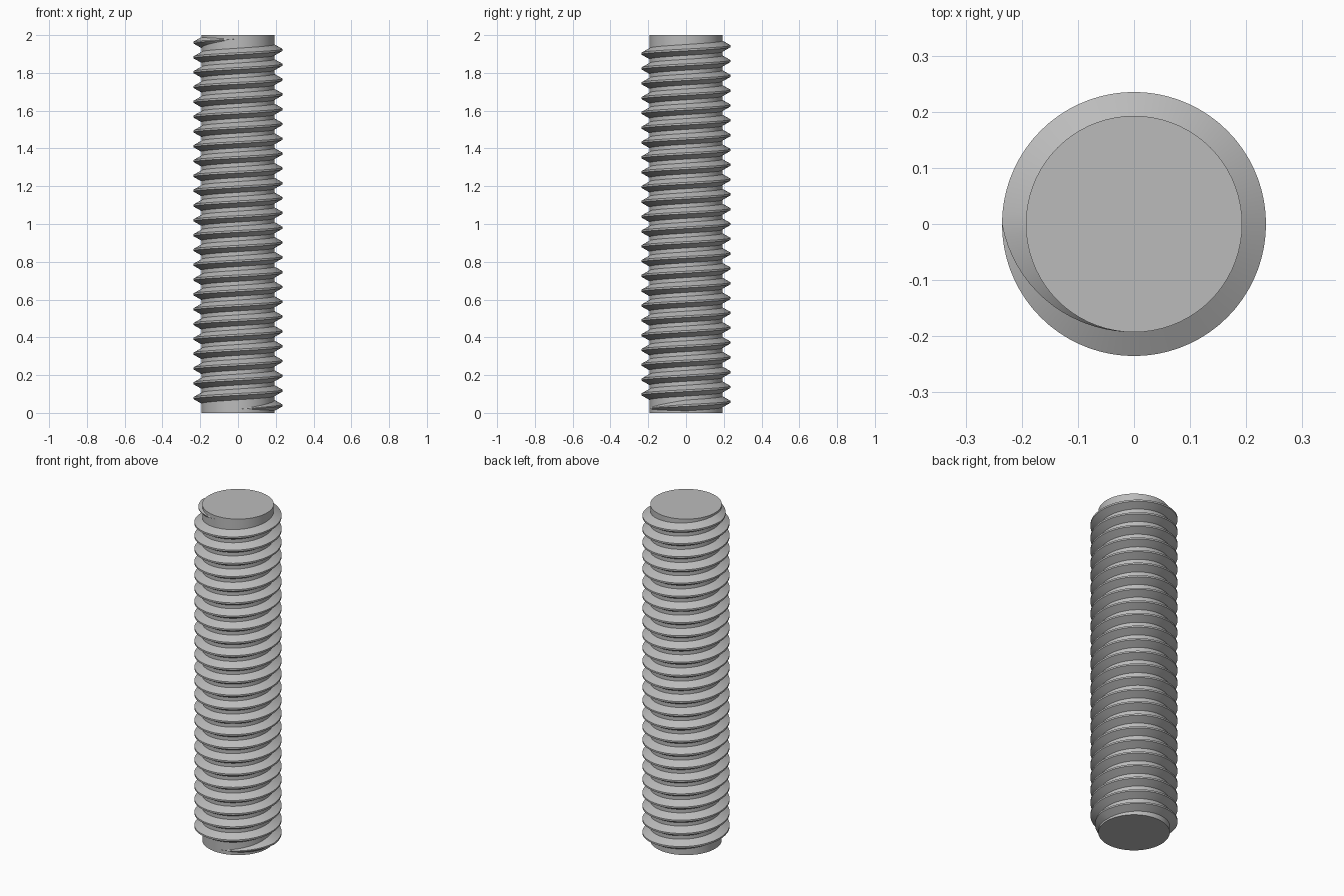
import bpy, bmesh
from math import sin, cos, pi

cube = bpy.data.objects.get("Cube")
if cube:
    bpy.data.objects.remove(cube, do_unlink=True)

LENGTH = 2.0
PITCH = LENGTH / 25.5
TURNS = 25
STEPS = 72                     # segments per turn
CREST_R = 3 * PITCH
ROOT_R = CREST_R - 0.5413 * PITCH

steel = bpy.data.materials.new("grey_steel")
steel.use_nodes = True
GREY = (0.5, 0.5, 0.5, 1)
steel.diffuse_color = GREY
steel.node_tree.nodes["Principled BSDF"].inputs["Base Color"].default_value = GREY


def finish(obj):
    obj.data.materials.append(steel)
    bpy.ops.object.select_all(action='DESELECT')
    obj.select_set(True)
    bpy.context.view_layer.objects.active = obj
    bpy.ops.object.shade_smooth_by_angle(angle=pi / 6)


# Plain cylindrical core
bpy.ops.mesh.primitive_cylinder_add(vertices=STEPS, radius=ROOT_R, depth=LENGTH,
                                    location=(0, 0, LENGTH / 2))
core = bpy.context.object
core.name = "rod_core"
finish(core)

# Helical ridge: trapezoid section swept upward, fading out over a quarter turn at each end
bm = bmesh.new()
rings = []
total = TURNS * STEPS
for i in range(total + 1):
    angle = -pi / 2 + 2 * pi * i / STEPS
    z = PITCH / 4 + PITCH * i / STEPS
    fade = max(0, 1 - min(i, total - i) / (STEPS / 4))
    crest = CREST_R - (CREST_R - ROOT_R) * sin(fade * pi / 2)
    width = PITCH * max(1 - fade, 0.01)
    section = [(ROOT_R - 0.001, -3 / 8), (crest, -1 / 16),
               (crest, 1 / 16), (ROOT_R - 0.001, 3 / 8)]
    rings.append([bm.verts.new((r * cos(angle), r * sin(angle), z + w * width))
                  for r, w in section])
for a, b in zip(rings, rings[1:]):
    for k in range(4):
        n = (k + 1) % 4
        bm.faces.new((a[k], b[k], b[n], a[n]))
bm.faces.new(rings[0])
bm.faces.new(rings[-1][::-1])
bmesh.ops.recalc_face_normals(bm, faces=bm.faces)
mesh = bpy.data.meshes.new("thread_ridge")
bm.to_mesh(mesh)
bm.free()
ridge = bpy.data.objects.new("thread_ridge", mesh)
bpy.context.collection.objects.link(ridge)
finish(ridge)
